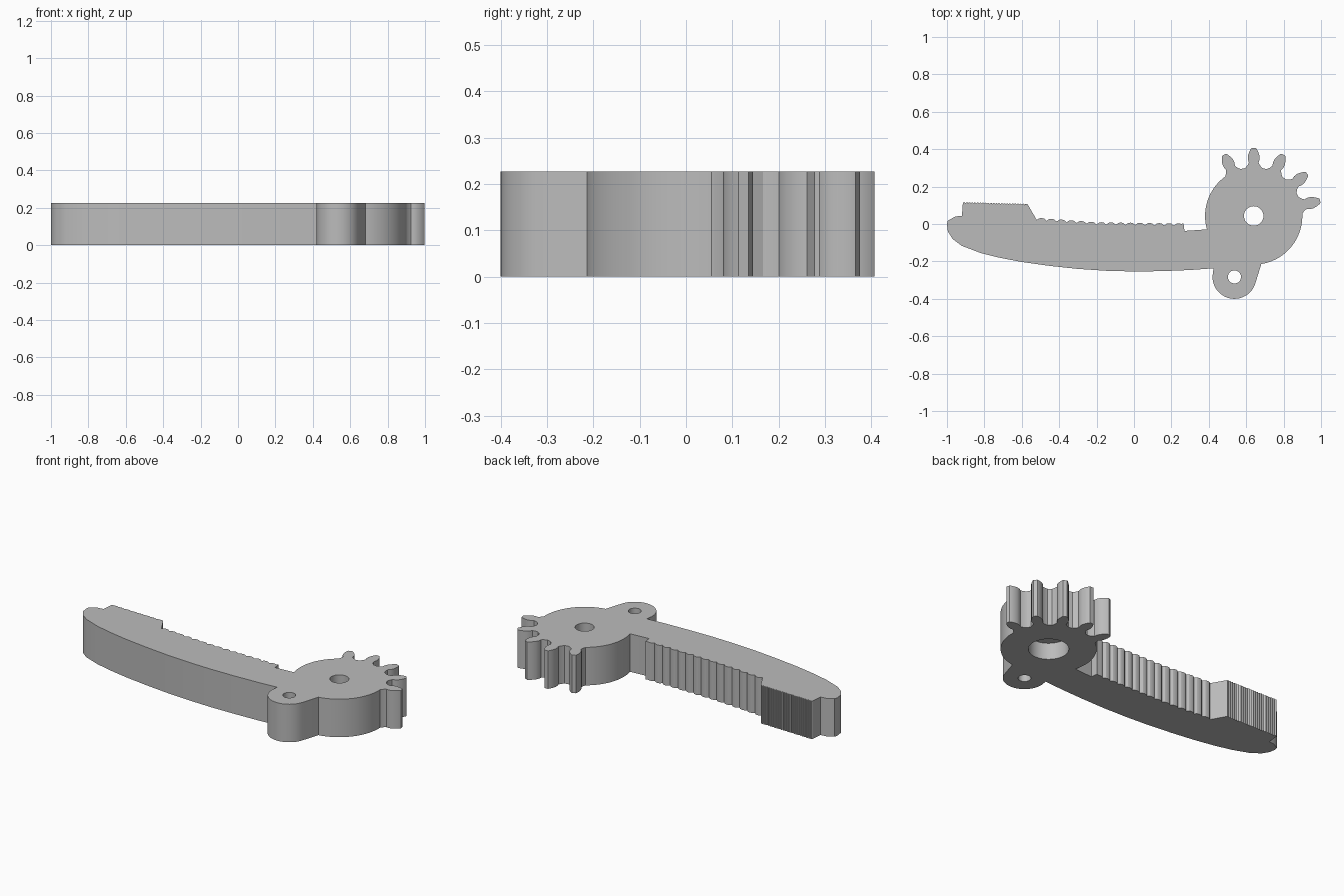
import bpy
import bmesh
from math import cos, sin, radians
from mathutils import Vector

HEIGHT = 0.227
GEAR = Vector((0.64, 0.043))
GEAR_R = 0.26
EAR = Vector((0.537, -0.283))
EAR_R = 0.117
PITCH = 360 / 14

cube = bpy.data.objects.get("Cube")
if cube:
    bpy.data.objects.remove(cube, do_unlink=True)

grey = bpy.data.materials.new("plain_grey")
grey.use_nodes = True
grey.diffuse_color = (0.5, 0.5, 0.5, 1)
grey.node_tree.nodes["Principled BSDF"].inputs["Base Color"].default_value = (0.5, 0.5, 0.5, 1)


def polar(centre, radius, degrees):
    a = radians(degrees)
    return centre + Vector((cos(a), sin(a))) * radius


def arc(centre, radius, start, end, step=4):
    n = max(1, round(abs(end - start) / step))
    return [polar(centre, radius, start + (end - start) * i / n) for i in range(n + 1)]


def ridges(start, end, count, depth):
    """Row of rounded ridges between two points; depth pushes into the bar."""
    a, b = Vector(start), Vector(end)
    points = []
    for i in range(count):
        for part, drop in ((0.0, 1), (0.25, 0.2), (0.5, 0), (0.75, 0.2)):
            p = a.lerp(b, (i + part) / count)
            points.append(p - Vector((0, depth * drop)))
    return points + [b]


def tooth(angle):
    """Gear tooth with a filleted root and a bulged flank, drawn clockwise."""
    flank = [(0.257, 0.045), (0.271, 0.033), (0.285, 0.026), (0.302, 0.031),
             (0.322, 0.031), (0.342, 0.024), (0.358, 0.016), (0.364, 0.011)]
    a = radians(angle)
    out, side = Vector((cos(a), sin(a))), Vector((-sin(a), cos(a)))
    left = [GEAR + out * r + side * w for r, w in flank]
    right = [GEAR + out * r - side * w for r, w in reversed(flank)]
    return left + right


def prism(name, outline, z0, z1):
    bm = bmesh.new()
    face = bm.faces.new([bm.verts.new((p[0], p[1], z0)) for p in outline])
    top = bmesh.ops.extrude_face_region(bm, geom=[face])["geom"]
    bmesh.ops.translate(bm, vec=(0, 0, z1 - z0),
                        verts=[v for v in top if isinstance(v, bmesh.types.BMVert)])
    bmesh.ops.recalc_face_normals(bm, faces=bm.faces[:])
    mesh = bpy.data.meshes.new(name)
    bm.to_mesh(mesh)
    bm.free()
    obj = bpy.data.objects.new(name, mesh)
    mesh.materials.append(grey)
    bpy.context.collection.objects.link(obj)
    return obj


# Bowed underside of the arm and its rounded nose
outline = [(0.425, -0.237), (0.3, -0.246), (0.15, -0.252), (0, -0.254), (-0.15, -0.25),
           (-0.3, -0.24), (-0.45, -0.224), (-0.6, -0.203), (-0.72, -0.18), (-0.82, -0.155),
           (-0.92, -0.117), (-0.97, -0.08), (-0.995, -0.04), (-1, 0), (-0.995, 0.018),
           (-0.955, 0.04), (-0.92, 0.044)]
# Raised block with fine serrations
outline += ridges((-0.915, 0.117), (-0.57, 0.108), 24, 0.006)
# Ramp, then shallow rack teeth along the arm
outline += ridges((-0.52, 0.034), (-0.2, 0.01), 6, 0.013)[:-1]
outline += ridges((-0.2, 0.01), (0.265, 0.003), 9, 0.013)
# Notch leading to the gear
outline += [(0.27, -0.037), (0.33, -0.033)]
# Gear rim broken by five teeth
angle = 196
gap = 10.2
for i in (1, 0, -1, -2, -3):
    mid = 90 + i * PITCH
    outline += arc(GEAR, GEAR_R, angle, mid + gap) + tooth(mid)
    angle = mid - gap
outline += arc(GEAR, GEAR_R, angle, -81)
# Round ear hanging below the gear
outline += arc(EAR, EAR_R, -18, -184, 6)

lever = prism("gear_lever", outline, 0, HEIGHT)

# Pivot bore, wider recess underneath, and ear hole
bores = [("pivot_bore", GEAR, 0.052, -0.1, 0.4),
         ("pivot_recess", GEAR, 0.11, -0.1, 0.1),
         ("ear_bore", EAR, 0.035, -0.1, 0.4)]
bpy.context.view_layer.objects.active = lever
for name, centre, radius, z0, z1 in bores:
    cutter = prism(name, arc(centre, radius, 0, 354, 6), z0, z1)
    cutter.hide_render = True
    cut = lever.modifiers.new(name, "BOOLEAN")
    cut.operation = "DIFFERENCE"
    cut.solver = "EXACT"
    cut.object = cutter
    bpy.ops.object.modifier_apply(modifier=cut.name)
    bpy.data.objects.remove(cutter, do_unlink=True)

bpy.ops.object.select_all(action="DESELECT")
lever.select_set(True)
bpy.ops.object.shade_smooth_by_angle(angle=radians(25))
